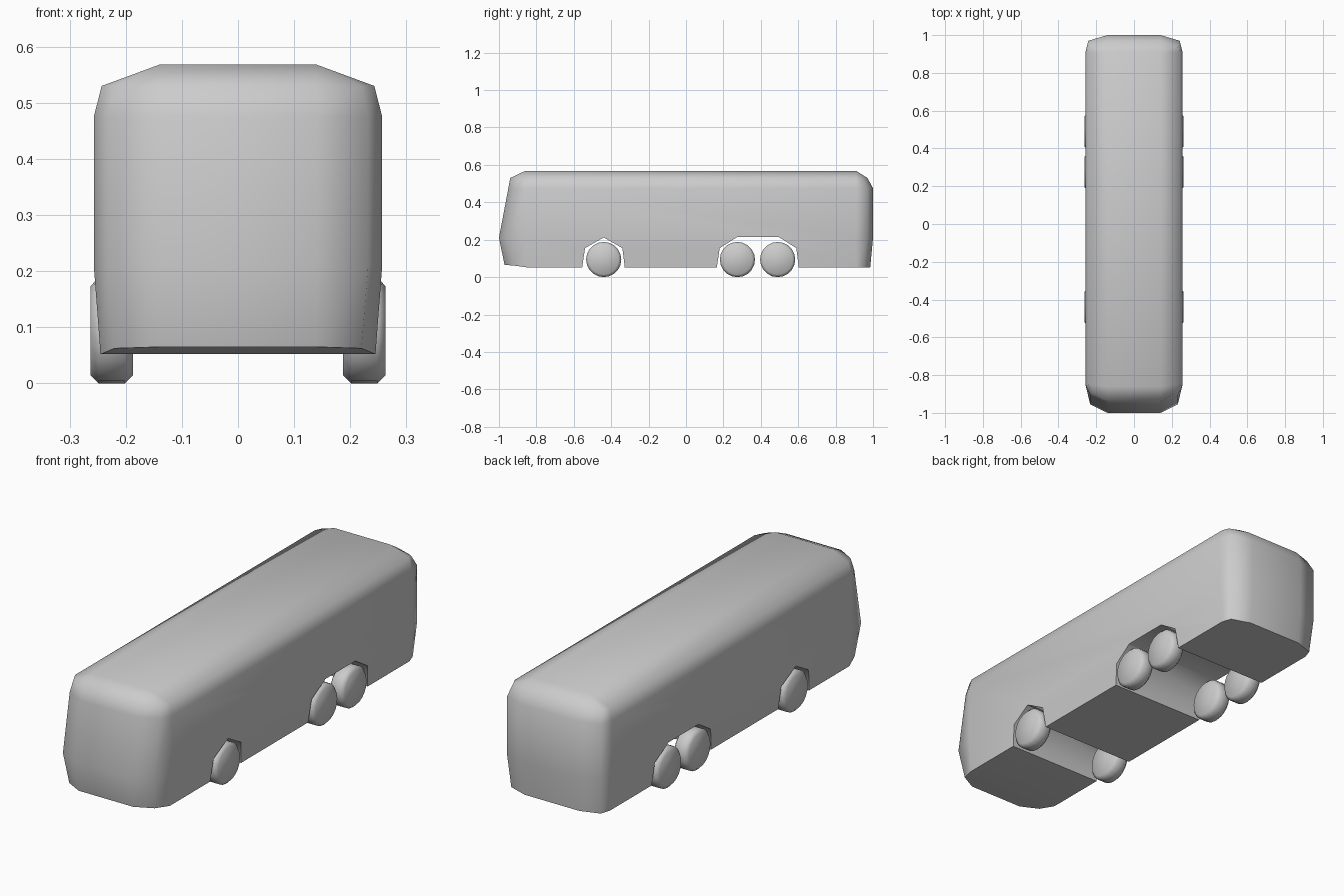
import bpy, bmesh, math
from mathutils import Matrix

if "Cube" in bpy.data.objects:
    bpy.data.objects.remove(bpy.data.objects["Cube"])


def add_object(name, bm):
    bmesh.ops.recalc_face_normals(bm, faces=bm.faces)
    mesh = bpy.data.meshes.new(name)
    bm.to_mesh(mesh)
    bm.free()
    obj = bpy.data.objects.new(name, mesh)
    bpy.context.collection.objects.link(obj)
    return obj


def activate(obj):
    bpy.ops.object.select_all(action='DESELECT')
    obj.select_set(True)
    bpy.context.view_layer.objects.active = obj


def smooth(obj, degrees):
    activate(obj)
    bpy.ops.object.shade_smooth_by_angle(angle=math.radians(degrees))


# Body: stacked plan outlines (z, half width, shoulder x, front y, back y)
levels = [
    (0.052, 0.245, 0.220, -0.97, 0.985),
    (0.21, 0.257, 0.232, -1.00, 1.00),
    (0.475, 0.257, 0.232, -0.95, 1.00),
    (0.53, 0.243, 0.220, -0.94, 0.97),
    (0.568, 0.14, 0.14, -0.86, 0.91),
]
bm = bmesh.new()
rings = []
for i, (z, w, s, yf, yb) in enumerate(levels):
    top = i == len(levels) - 1
    side_f, side_b = (yf, yb) if top else (-0.85, 0.91)
    corner_f = yf if top else yf + 0.045
    corner_b = yb if top else yb - 0.03
    chin = 0.013 if i == 0 else 0.0
    right = [(0.14, yf, z + chin), (s, corner_f, z + chin * 0.8), (w, side_f, z),
             (w, side_b, z), (s + 0.01 * (not top), corner_b, z), (0.14, yb, z)]
    pts = right + [(-x, y, zz) for x, y, zz in reversed(right)]
    rings.append([bm.verts.new(p) for p in pts])
for a, b in zip(rings, rings[1:]):
    for j in range(12):
        k = (j + 1) % 12
        bm.faces.new((a[j], a[k], b[k], b[j]))
for ring in (rings[0], rings[-1]):
    for j in range(5):
        bm.faces.new((ring[j], ring[j + 1], ring[10 - j], ring[11 - j]))
bmesh.ops.remove_doubles(bm, verts=bm.verts, dist=0.0005)
body = add_object("bus_body", bm)

# Wheel arches: channels cut across the full width
arches = [
    [(-0.57, -0.05), (-0.54, 0.155), (-0.44, 0.212), (-0.34, 0.155), (-0.315, -0.05)],
    [(0.15, -0.05), (0.18, 0.155), (0.275, 0.215), (0.495, 0.215), (0.59, 0.155), (0.615, -0.05)],
]
for profile in arches:
    bm = bmesh.new()
    face = bm.faces.new([bm.verts.new((-0.4, y, z)) for y, z in profile])
    ext = bmesh.ops.extrude_face_region(bm, geom=[face])
    moved = [g for g in ext["geom"] if isinstance(g, bmesh.types.BMVert)]
    bmesh.ops.translate(bm, verts=moved, vec=(0.8, 0, 0))
    cutter = add_object("arch_cutter", bm)
    cutter.hide_render = True
    activate(body)
    cut = body.modifiers.new("arch", 'BOOLEAN')
    cut.operation = 'DIFFERENCE'
    cut.solver = 'EXACT'
    cut.object = cutter
    bpy.ops.object.modifier_apply(modifier=cut.name)
    bpy.data.objects.remove(cutter, do_unlink=True)
smooth(body, 60)

# Wheels: one front axle and a rear tandem, with chamfered rims
for axle, y in (("front", -0.44), ("middle", 0.275), ("rear", 0.49)):
    for side, sx in (("right", 1), ("left", -1)):
        bm = bmesh.new()
        bmesh.ops.create_cone(bm, cap_ends=True, segments=20, radius1=0.094,
                              radius2=0.094, depth=0.075,
                              matrix=Matrix.Rotation(math.pi / 2, 4, 'Y'))
        rims = [e for e in bm.edges if any(len(f.verts) > 4 for f in e.link_faces)]
        bmesh.ops.bevel(bm, geom=rims, offset=0.014, segments=1, affect='EDGES')
        wheel = add_object(f"{axle}_{side}_wheel", bm)
        wheel.location = (sx * 0.225, y, 0.094)
        smooth(wheel, 50)
